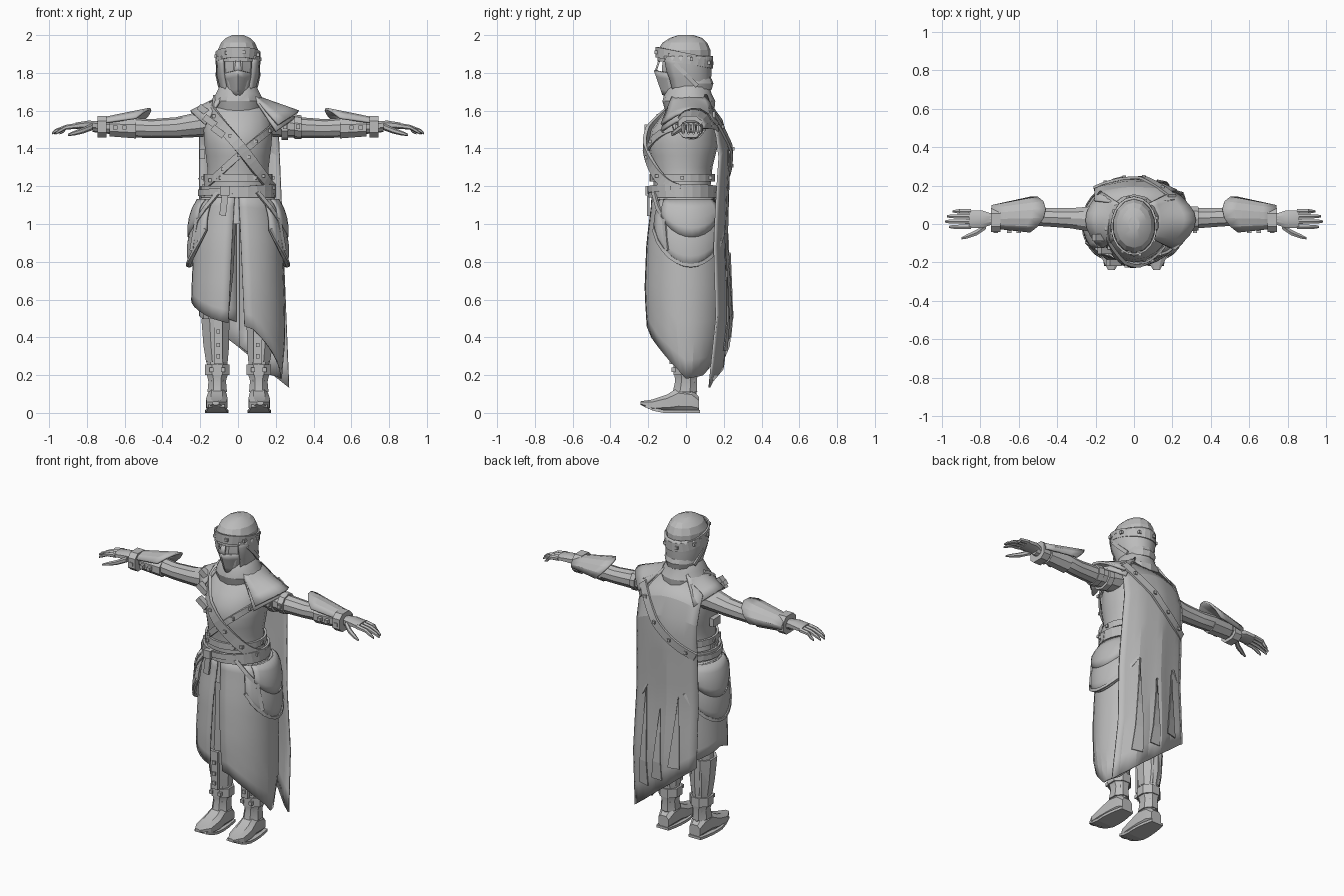
import bpy, bmesh, math
from mathutils import Vector

cube = bpy.data.objects.get("Cube")
if cube:
    bpy.data.objects.remove(cube)

grey = bpy.data.materials.new("cloth_grey")
grey.use_nodes = True
grey.diffuse_color = (0.5, 0.5, 0.5, 1)
grey.node_tree.nodes["Principled BSDF"].inputs["Base Color"].default_value = (0.5, 0.5, 0.5, 1)


def finish(name, bm, mirror=False, thick=0, smooth=25):
    bmesh.ops.recalc_face_normals(bm, faces=bm.faces)
    me = bpy.data.meshes.new(name)
    bm.to_mesh(me)
    bm.free()
    ob = bpy.data.objects.new(name, me)
    bpy.context.collection.objects.link(ob)
    me.materials.append(grey)
    if thick:
        mod = ob.modifiers.new("thickness", "SOLIDIFY")
        mod.thickness, mod.offset = thick, 0
    if mirror:
        ob.modifiers.new("mirror", "MIRROR")
    if smooth:
        bpy.ops.object.select_all(action="DESELECT")
        ob.select_set(True)
        bpy.context.view_layer.objects.active = ob
        bpy.ops.object.shade_smooth_by_angle(angle=math.radians(smooth))
    return ob


def skin(name, rows, wrap, caps, **kw):
    """Bridge rows of points; optionally close each row and cap the ends."""
    bm = bmesh.new()
    vs = [[bm.verts.new(p) for p in row] for row in rows]
    n = len(vs[0])
    for r0, r1 in zip(vs, vs[1:]):
        for i in range(n if wrap else n - 1):
            j = (i + 1) % n
            bm.faces.new((r0[i], r0[j], r1[j], r1[i]))
    if caps:
        bm.faces.new(vs[0])
        bm.faces.new(vs[-1])
    return finish(name, bm, **kw)


def loft(name, axis, rings, n=10, power=1.0, **kw):
    """Rings are (position on axis, centre u, centre v, radius u, radius v)."""
    def sp(c):
        return math.copysign(abs(c) ** power, c)
    rows = []
    for t, u, v, ru, rv in rings:
        row = []
        for i in range(n):
            a = 2 * math.pi * (i + 0.5) / n
            p, q = u + ru * sp(math.cos(a)), v + rv * sp(math.sin(a))
            row.append({"x": (t, p, q), "y": (p, t, q), "z": (p, q, t)}[axis])
        rows.append(row)
    return skin(name, rows, True, True, **kw)


def sheet(name, f, nu, nv, thick=0.01, **kw):
    rows = [[f(i / nu, j / nv) for i in range(nu + 1)] for j in range(nv + 1)]
    return skin(name, rows, False, False, thick=thick, **kw)


def box(name, c, size, rot=0, **kw):
    """Box turned about the y axis."""
    bm = bmesh.new()
    bmesh.ops.create_cube(bm, size=1)
    for v in bm.verts:
        x, y, z = (a * b for a, b in zip(v.co, size))
        v.co = Vector((x * math.cos(rot) + z * math.sin(rot), y,
                       z * math.cos(rot) - x * math.sin(rot))) + Vector(c)
    return finish(name, bm, smooth=0, **kw)


def lerp_table(t, table):
    """Interpolate a table sorted by falling first value."""
    if t >= table[0][0]:
        return table[0][1:]
    for p, q in zip(table, table[1:]):
        if t >= q[0]:
            k = (p[0] - t) / (p[0] - q[0])
            return [a + (b - a) * k for a, b in zip(p[1:], q[1:])]
    return table[-1][1:]


# Body outline by height: half width, centre y, half depth
BODY = [(1.67, .09, .03, .07), (1.6, .17, .02, .13), (1.5, .185, -.01, .175),
        (1.42, .18, -.015, .185), (1.3, .165, -.02, .16), (1.2, .165, -.02, .15),
        (1.1, .2, 0, .175), (.9, .225, 0, .2), (.65, .235, 0, .21),
        (.4, .24, 0, .195), (.18, .22, 0, .13)]


def body(a, z, off=0):
    """Point on the body; angle in degrees from the front toward +x."""
    rx, cy, ry = lerp_table(z, BODY)
    a = math.radians(a)
    return Vector(((rx + off) * math.sin(a), cy - (ry + off) * math.cos(a), z))


def ribbon(name, pts, normals, w, th, studs=0, **kw):
    """Flat strap along points, with studs on every few points."""
    rows, stud_no = [], 0
    for i, (p, n) in enumerate(zip(pts, normals)):
        t = (pts[min(i + 1, len(pts) - 1)] - pts[max(i - 1, 0)]).normalized()
        s = t.cross(n).normalized() * w / 2
        h = n * th
        rows.append([p - s, p + s, p + s + h, p - s + h])
        if studs and i % studs == studs // 2:
            stud_no += 1
            box(f"{name}_stud_{stud_no}", p + h, (.018, .018, .018), **kw)
    return skin(name, rows, True, True, smooth=0, **kw)


def wrap(name, a0, a1, zf, off, w, th=.014, studs=0, steps=24, **kw):
    angles = [a0 + (a1 - a0) * i / steps for i in range(steps + 1)]
    pts = [body(a, zf(a), off) for a in angles]
    nrm = [Vector((math.sin(math.radians(a)), -math.cos(math.radians(a)), 0)) for a in angles]
    return ribbon(name, pts, nrm, w, th, studs, **kw)


# Torso
skin("torso", [[body(i * 20, z) for i in range(18)]
               for z in (1.67, 1.6, 1.55, 1.5, 1.42, 1.36, 1.3, 1.2, 1.1, 1.0)], True, True, smooth=40)
wrap("jacket_hem", -180, 180, lambda a: 1.17, .012, .06)
wrap("waist_belt", -180, 180, lambda a: 1.18 + .015 * math.sin(math.radians(a)), .02, .035)
wrap("upper_belt", -180, 180, lambda a: 1.245, .004, .04, studs=4)
box("belt_buckle", (-.07, -.2, 1.175), (.05, .03, .05))
box("belt_tail", (-.075, -.2, 1.1), (.035, .014, .11), .12)
box("belt_pouch", (-.19, -.02, 1.37), (.03, .07, .05))

# Crossed bandoliers
wrap("bandolier", -80, 85, lambda a: 1.42 - .24 * math.sin(math.radians(a)), .012, .06, .018, 4)
wrap("lower_bandolier", -95, 70, lambda a: 1.36 + .16 * math.sin(math.radians(a)), .004, .035, .012, 4)
for i in range(3):
    p = body(-58 + i * 15, 1.6 - i * .055, .04)
    box(f"bandolier_pouch_{i + 1}", p, (.075, .035, .035), .65)

# Skirt panels with a slanted hem
def skirt(name, a0, a1, hem):
    def f(u, v):
        a = a0 + (a1 - a0) * u
        z = 1.16 + (lerp_table(-abs(a), hem)[0] - 1.16) * v
        return body(a, z, .005) + Vector((math.copysign(.03, a1) * v * (1 - u) ** 4, 0, 0))
    sheet(name, f, 14, 10, smooth=15)


skirt("left_skirt", 1, 178, [(0, .46), (-15, .44), (-60, .27), (-90, .18), (-130, .2), (-180, .36)])
skirt("right_skirt", -5, -178, [(0, .47), (-30, .5), (-90, .6), (-180, .48)])

# Layered hip guards
def hip(depth, off, a0=42, a1=150, top=1.13):
    def f(u, v):
        drop = depth * (.45 + .55 * math.sin(math.pi * u) ** .8)
        return body(a0 + (a1 - a0) * u, top - drop * v, off + .025 * math.sin(v * math.pi * .75))
    return f


hip_low = hip(.36, .012)
sheet("hip_guard", hip_low, 12, 6, .014, mirror=True, smooth=30)
sheet("hip_flap", hip(.2, .024, 55, 140), 10, 4, .01, mirror=True, smooth=30)
edge = [hip_low(i / 12, .97) for i in range(13)]
ribbon("hip_guard_trim", edge, [Vector((p.x, p.y, 0)).normalized() for p in edge], .018, .014, mirror=True)
ribbon("hip_strap", [body(30, 1.17, .02), body(45, 1.09, .03), body(60, 1.02, .035), body(66, .86, .035)],
       [Vector((.7, -.7, 0))] * 4, .022, .014, mirror=True)

# Cape
CAPE = [(1.67, .1), (1.58, .18), (1.4, .232), (1.2, .222), (.9, .212), (.5, .232), (.3, .215), (.1, .2)]


def cape_at(x, z, off=0):
    return Vector((x, lerp_table(z, CAPE)[0] - 1.1 * x * x + off, z))


def cape(u, v):
    x = -.205 + .415 * u
    top = 1.66 - 1.6 * x * x
    x += .06 * u * v
    z = top + (.35 - .8 * x - top) * v
    return cape_at(x, z, .008 * v * math.sin(u * 19))


sheet("cape", cape, 12, 12, .01, smooth=12)
for i, (x, top, low) in enumerate([(-.1, .95, .5), (.02, .85, .4), (.13, .95, .33)]):
    sheet(f"cape_tatter_{i + 1}", lambda u, v: cape_at(x + .07 * (u - .5) * v + .02 * v,
          top + (low - top) * v, .014 + .006 * u), 1, 4, .006, smooth=0)
pts = [cape_at(.2 - .4 * i / 16, 1.58 - .36 * i / 16 - .05 * math.sin(math.pi * i / 16), .004) for i in range(17)]
ribbon("cape_band", pts, [Vector((0, 1, 0))] * 17, .05, .014, studs=4)

# Scarf and head
loft("scarf", "z", [(1.6, 0, .02, .13, .13), (1.65, 0, .015, .14, .14), (1.69, 0, .01, .12, .125),
                    (1.73, 0, .015, .1, .11), (1.75, 0, .015, .08, .09)], 14)
loft("neck_wrap", "z", [(1.71, 0, .03, .09, .105), (1.745, 0, .03, .1, .115), (1.77, 0, .03, .095, .105)], 14)
loft("face", "z", [(1.68, 0, -.03, .055, .08), (1.76, 0, -.02, .08, .11),
                   (1.84, 0, -.01, .09, .12), (1.9, 0, 0, .09, .12)], 12)
HOOD = [(1.89, .112, -.01, .145), (1.82, .11, -.008, .135), (1.76, .098, .005, .12), (1.69, .08, .01, .105)]


def hood(u, v):
    z = 1.89 - .2 * v
    rx, cy, ry = lerp_table(z, HOOD)
    a = math.radians(45 + 270 * u)
    return Vector((rx * math.sin(a), cy - ry * math.cos(a), z))


sheet("hood", hood, 14, 5, .016, smooth=25)
loft("hood_dome", "z", [(1.86, 0, -.01, .112, .14), (1.92, 0, -.01, .11, .14), (1.96, 0, -.006, .092, .118),
                        (1.985, 0, 0, .065, .085), (2, 0, 0, .03, .04)], 14, smooth=20)
pts, nrm = [], []
for i in range(25):
    a = math.radians(i * 15)
    nrm.append(Vector((math.sin(a), -math.cos(a), 0)))
    pts.append(Vector((.11 * math.sin(a), -.01 - .142 * math.cos(a), 1.88 + .03 * math.cos(a))))
ribbon("headband", pts, nrm, .055, .01, studs=3)
sheet("face_mask", lambda u, v: Vector(((2 * u - 1) * (.085 - .03 * v),
      -.165 + .045 * v + .11 * abs(2 * u - 1) ** 1.6, 1.815 - .13 * v - .02 * abs(2 * u - 1))),
      6, 4, .012, smooth=30)
sheet("nose_bridge", lambda u, v: Vector(((2 * u - 1) * (.012 + .008 * v), -.14 - .02 * v, 1.87 - .06 * v)), 1, 2)
ribbon("cheek_strap", [Vector((.104, -.06, 1.85)), Vector((.108, 0, 1.79)), Vector((.095, .06, 1.73))],
       [Vector((1, 0, 0))] * 3, .022, .01, mirror=True)

# Arms, bracers and hands
loft("arm", "x", [(.13, .02, 1.54, .085, .075), (.22, .025, 1.525, .07, .065), (.33, .03, 1.51, .055, .055),
                  (.46, .035, 1.505, .05, .05), (.55, .04, 1.51, .05, .052), (.7, .03, 1.515, .038, .036),
                  (.77, .025, 1.515, .03, .028)], 10, mirror=True)


def bracer(u, v):
    a = math.radians(-15 + 170 * u)
    r = .06 + .035 * v
    return Vector((.74 - (.2 + .08 * math.sin(math.pi * u)) * v, .035 + r * math.cos(a) + .01 * v,
                   1.515 + .01 * v + (.04 + .045 * v) * math.sin(a)))


sheet("bracer", bracer, 6, 4, .012, mirror=True, smooth=15)
loft("bracer_under", "x", [(.54, .035, 1.505, .058, .056), (.68, .03, 1.51, .052, .05)], 8, mirror=True)
loft("wrist_cuff", "x", [(.695, .02, 1.515, .066, .06), (.745, .02, 1.515, .066, .06)], 8, .7, mirror=True)
for i, x in enumerate((.6, .65, .72)):
    box(f"bracer_stud_{i + 1}", (x, -.035, 1.51), (.022, .025, .022), mirror=True)
loft("palm", "x", [(.74, .025, 1.52, .03, .025), (.79, .025, 1.525, .048, .024), (.86, .025, 1.52, .05, .018)],
     8, .8, mirror=True)
for i, (y, end) in enumerate([(-.015, .965), (.013, .985), (.04, .975), (.066, .945)]):
    loft(f"finger_{i + 1}", "x", [(.85, y, 1.52, .014, .015), (.91, y, 1.512, .013, .013),
         (end - .02, y, 1.493, .011, .011), (end, y, 1.48, .006, .006)], 6, mirror=True)
loft("thumb", "x", [(.77, -.01, 1.515, .018, .018), (.82, -.045, 1.495, .017, .016),
                    (.87, -.065, 1.48, .013, .012), (.9, -.075, 1.472, .006, .006)], 6, mirror=True)

# Shoulder layers
def shoulder(reach, drop, lift):
    def f(u, v):
        s = math.sin(math.pi * u)
        return Vector((.08 + (reach - .08) * v * (.55 + .45 * s), .02 + (2 * u - 1) * (.09 + .06 * v),
                       1.68 + lift - drop * v - .07 * v * (1 - s)))
    return f


sheet("left_mantle", shoulder(.32, .085, 0), 8, 4, .014, smooth=20)
sheet("left_mantle_under", shoulder(.3, .12, 0), 8, 4, .014, smooth=20)
right = shoulder(.25, .085, 0)
sheet("right_mantle", lambda u, v: right(u, v) * Vector((1, 1, 1)).x - Vector((2 * right(u, v).x, 0, 0)),
      8, 4, .014, smooth=20)
for i, x in enumerate((.23, .3)):
    loft(f"arm_band_{i + 1}", "x", [(x, .028, 1.515, .078 - i * .01, .07 - i * .005),
         (x + .035, .028, 1.512, .075 - i * .01, .068 - i * .005)], 10)
    box(f"arm_band_stud_{i + 1}", (x + .018, -.047 + i * .01, 1.515), (.022, .02, .022))

# Legs and boots
loft("leg", "z", [(1.05, .09, 0, .085, .1), (.75, .1, 0, .08, .085), (.52, .115, 0, .07, .075),
                  (.36, .115, .01, .068, .07), (.24, .11, 0, .055, .06), (.1, .11, 0, .045, .055)], 10, mirror=True)
loft("shin_guard", "z", [(.5, .12, -.005, .08, .085), (.36, .115, 0, .074, .076), (.27, .112, 0, .062, .066)],
     8, mirror=True)
loft("ankle_band", "z", [(.2, .11, 0, .07, .072), (.255, .11, 0, .07, .072)], 8, mirror=True)
box("shin_strip", (.105, -.077, .38), (.045, .02, .24), mirror=True)
for i, (x, z) in enumerate([(.105, .43), (.105, .36), (.105, .3), (.08, .228), (.14, .228)]):
    box(f"boot_stud_{i + 1}", (x, -.085 if i < 3 else -.067, z), (.02, .022, .022), mirror=True)
loft("boot", "y", [(.07, .11, .045, .038, .04), (.03, .11, .065, .05, .062), (-.04, .11, .07, .052, .068),
                   (-.1, .112, .052, .06, .048), (-.18, .115, .042, .055, .03), (-.24, .118, .052, .018, .01)],
     8, .7, mirror=True)
sheet("boot_sole", lambda u, v: Vector((.113 + (2 * u - 1) * (.042 + .02 * math.sin(math.pi * v)),
      .075 - .29 * v, .008 + .03 * max(0, v - .75) * 4)), 2, 6, .016, mirror=True, smooth=0)
loft("boot_collar", "z", [(.11, .11, -.005, .056, .07), (.17, .11, 0, .05, .062), (.2, .11, 0, .06, .066)],
     8, mirror=True)
